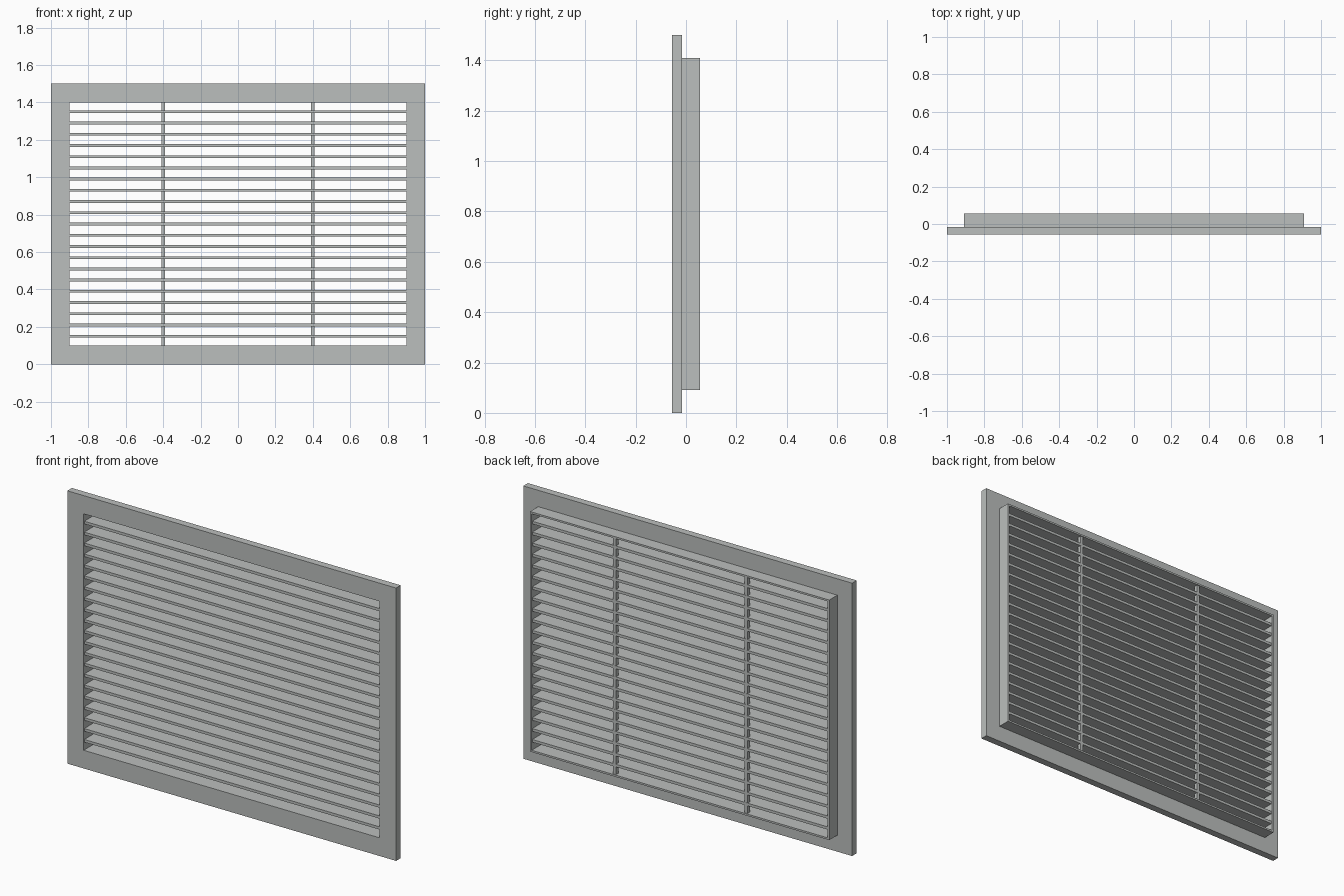
import bpy, bmesh

if "Cube" in bpy.data.objects:
    bpy.data.objects.remove(bpy.data.objects["Cube"])

metal = bpy.data.materials.new("light_grey_metal")
metal.diffuse_color = (0.50, 0.52, 0.51, 1)
metal.use_nodes = True
metal.node_tree.nodes["Principled BSDF"].inputs["Base Color"].default_value = metal.diffuse_color


def finish(name, bm):
    bmesh.ops.recalc_face_normals(bm, faces=bm.faces[:])
    mesh = bpy.data.meshes.new(name)
    bm.to_mesh(mesh)
    bm.free()
    mesh.materials.append(metal)
    obj = bpy.data.objects.new(name, mesh)
    bpy.context.collection.objects.link(obj)
    return obj


def box(name, x0, x1, y0, y1, z0, z1):
    bm = bmesh.new()
    bmesh.ops.create_cube(bm, size=1)
    for v in bm.verts:
        v.co = (x0 if v.co.x < 0 else x1,
                y0 if v.co.y < 0 else y1,
                z0 if v.co.z < 0 else z1)
    return finish(name, bm)


def ring(name, half_w, z0, z1, y0, y1):
    """Rectangular ring around the shared grille opening."""
    bm = bmesh.new()

    def loop(w, a, b):
        return [bm.verts.new((x, y0, z)) for x, z in
                ((-w, a), (w, a), (w, b), (-w, b))]

    outer = loop(half_w, z0, z1)
    inner = loop(OPEN_X, OPEN_Z0, OPEN_Z1)
    for i in range(4):
        j = (i + 1) % 4
        bm.faces.new((outer[i], outer[j], inner[j], inner[i]))
    # extrude the flat ring backwards
    res = bmesh.ops.extrude_face_region(bm, geom=bm.faces[:], use_keep_orig=True)
    moved = [g for g in res["geom"] if isinstance(g, bmesh.types.BMVert)]
    bmesh.ops.translate(bm, verts=moved, vec=(0, y1 - y0, 0))
    return finish(name, bm)


OPEN_X, OPEN_Z0, OPEN_Z1 = 0.90, 0.10, 1.40

# front flange and thin rear collar
ring("front_frame", 1.0, 0.0, 1.5, -0.055, -0.015)
ring("rear_collar", 0.91, 0.09, 1.41, -0.015, 0.055)

# horizontal slats
for i in range(21):
    z = 0.15 + 0.06 * i
    box(f"slat_{i + 1}", -0.902, 0.902, -0.05, 0.05, z - 0.0075, z + 0.0075)

# vertical support bars at the back of the slats
for side, name in ((-1, "left_support_bar"), (1, "right_support_bar")):
    x = 0.4 * side
    box(name, x - 0.009, x + 0.009, 0.03, 0.0495, 0.098, 1.402)
